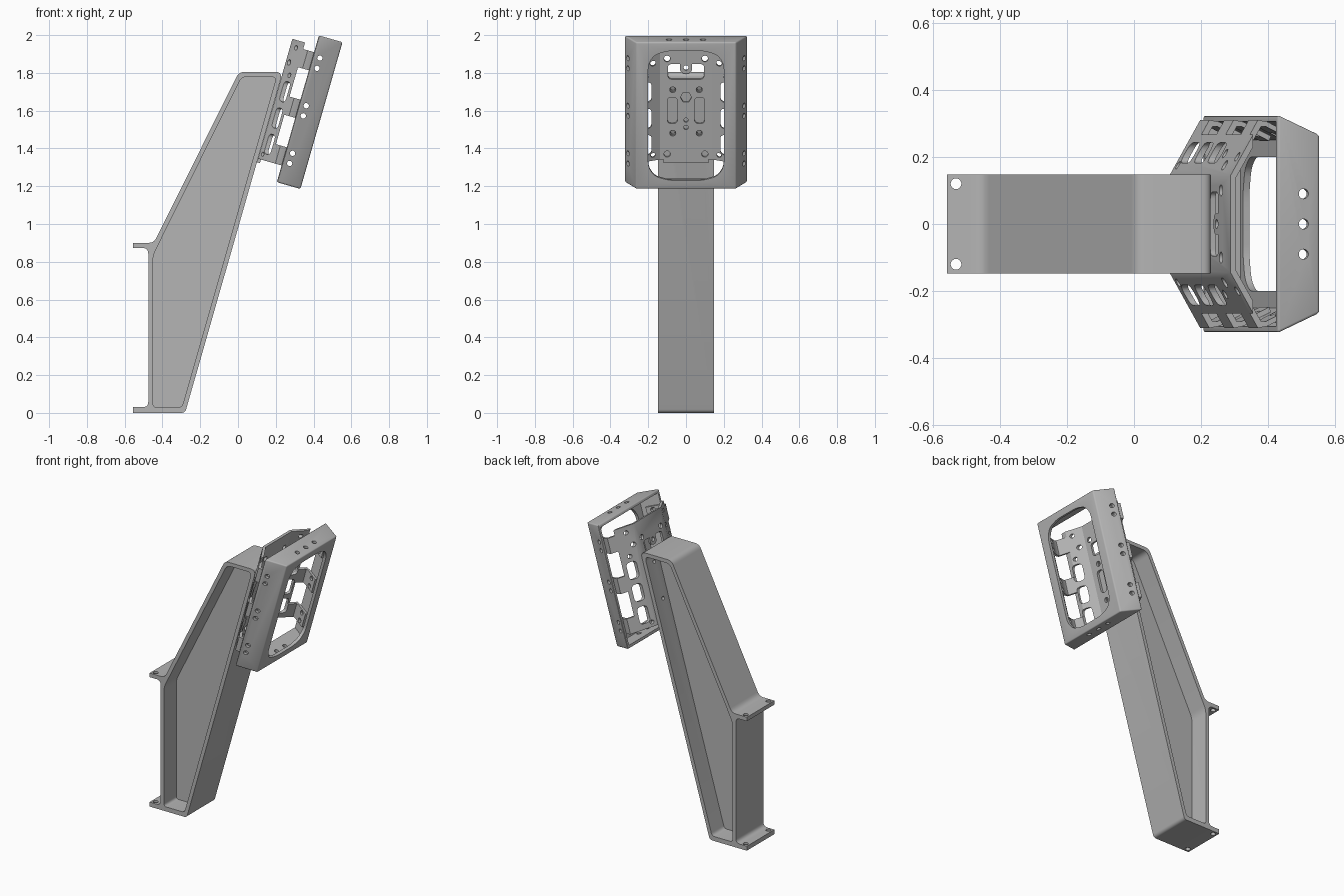
import bpy, bmesh, math
from mathutils import Matrix, Vector

if "Cube" in bpy.data.objects:
    bpy.data.objects.remove(bpy.data.objects["Cube"])

grey = bpy.data.materials.new("grey metal")
grey.use_nodes = True
colour = (0.46, 0.46, 0.46, 1)
grey.diffuse_color = colour
grey.node_tree.nodes["Principled BSDF"].inputs["Base Color"].default_value = colour

# The display leans back: local x points out of it, local z runs up it
LEAN = Matrix.Translation((-0.28, 0, 0)) @ Matrix.Rotation(math.radians(16), 4, "Y")
MID = 1.712                      # middle of the display along the lean
TABS = [MID - 0.262, MID, MID + 0.262]


def rounded(corners):
    """Outline from (a, b, fillet) corners."""
    out = []
    for i, (a, b, r) in enumerate(corners):
        p = Vector((a, b))
        if r == 0:
            out.append(p)
            continue
        start = p + (Vector(corners[i - 1][:2]) - p).normalized() * r
        end = p + (Vector(corners[(i + 1) % len(corners)][:2]) - p).normalized() * r
        for k in range(6):
            t = k / 5
            out.append(start * (1 - t) ** 2 + p * 2 * t * (1 - t) + end * t * t)
    return out


def rect(a, b, w, h, r=0):
    w, h = w / 2, h / 2
    return rounded([(a - w, b - h, r), (a + w, b - h, r), (a + w, b + h, r), (a - w, b + h, r)])


def circle(a, b, r, n=20):
    return [(a + r * math.cos(math.tau * k / n), b + r * math.sin(math.tau * k / n)) for k in range(n)]


def prism(name, outline, lo, hi, axis, lean=False, bevel=0):
    """Extrude an outline along one axis from lo to hi."""
    place = {"x": lambda a, b, d: (d, a, b),
             "y": lambda a, b, d: (a, d, b),
             "z": lambda a, b, d: (a, b, d)}[axis]
    bm = bmesh.new()
    low = [bm.verts.new(place(a, b, lo)) for a, b in outline]
    high = [bm.verts.new(place(a, b, hi)) for a, b in outline]
    bm.faces.new(low)
    bm.faces.new(high)
    for i in range(len(low)):
        bm.faces.new((low[i - 1], low[i], high[i], high[i - 1]))
    if bevel:
        bmesh.ops.bevel(bm, geom=bm.edges[:], offset=bevel, segments=3, profile=0.5, affect="EDGES")
    bmesh.ops.recalc_face_normals(bm, faces=bm.faces)
    if lean:
        bm.transform(LEAN)
    mesh = bpy.data.meshes.new(name)
    bm.to_mesh(mesh)
    bm.free()
    mesh.materials.append(grey)
    obj = bpy.data.objects.new(name, mesh)
    bpy.context.collection.objects.link(obj)
    return obj


def cut(obj, outline, lo, hi, axis, lean=False):
    """Subtract a prism from a part."""
    tool = prism("cutter", outline, lo, hi, axis, lean)
    tool.hide_render = True
    mod = obj.modifiers.new("cut", "BOOLEAN")
    mod.operation, mod.solver, mod.object = "DIFFERENCE", "EXACT", tool
    bpy.context.view_layer.objects.active = obj
    bpy.ops.object.modifier_apply(modifier=mod.name)
    bpy.data.objects.remove(tool)


# Arm: I-section with flanges all round and two feet at the back
arm = prism("arm", rounded([
    (-0.557, 0, 0), (-0.28, 0, 0.02), (0.237, 1.805, 0.04), (0.005, 1.805, 0.03),
    (-0.445, 0.9, 0.03), (-0.557, 0.9, 0), (-0.557, 0.873, 0),
    (-0.475, 0.873, 0.03), (-0.475, 0.03, 0.03), (-0.557, 0.03, 0)]), -0.147, 0.147, "y")
pocket = rounded([(-0.45, 0.03, 0.02), (-0.297, 0.03, 0.02), (0.204, 1.78, 0.03),
                  (0.02, 1.78, 0.03), (-0.45, 0.834, 0.03)])
for side in (-1, 1):
    cut(arm, pocket, *sorted((side * 0.015, side * 0.2)), "y")
    cut(arm, circle(-0.53, side * 0.12, 0.016), -0.1, 1, "z")
    for u in (1.784, 1.545):
        cut(arm, circle(side * 0.07, u, 0.012), -0.05, 0.02, "x", True)

# Bracket: folded sheet with slanted wings and three tabs per side
back = [(0, 0.145), (0.095, 0.31), (0.125, 0.304), (0.21, 0.262)]
front = [(0.016, 0.137), (0.105, 0.291), (0.12, 0.29), (0.205, 0.247)]
section = ([(n, -y) for n, y in reversed(back)] + back
           + list(reversed(front)) + [(n, -y) for n, y in front])
bracket = prism("bracket", section, 1.38, 2.06, "z", True)

# Gaps between the tabs
edges = [1.3] + [t + s * 0.05 for t in TABS for s in (-1, 1)] + [2.2]
for lo, hi in zip(edges[::2], edges[1::2]):
    cut(bracket, rect(0.2, 0, 0.26, 0.9), lo, hi, "z", True)

# Slots and holes in the plate and wings
cut(bracket, rect(0, 1.884, 0.19, 0.084, 0.02), -0.05, 0.1, "x", True)
cut(bracket, circle(0, 1.742, 0.03, 6), -0.05, 0.1, "x", True)
for u in (1.617, 1.576):
    cut(bracket, circle(0, u, 0.012), -0.05, 0.1, "x", True)
for side in (-1, 1):
    cut(bracket, rect(side * 0.22, 1.35, 0.2, 0.1), -0.05, 0.3, "x", True)
    cut(bracket, rect(side * 0.072, 1.67, 0.054, 0.145, 0.024), -0.05, 0.1, "x", True)
    for u in (1.49, 1.635, 1.78):
        cut(bracket, rect(side * 0.212, u, 0.06, 0.11, 0.025), -0.05, 0.2, "x", True)
    for y, u, r in [(0.1, 1.955, 0.017), (0.175, 1.935, 0.015), (0.1, 1.43, 0.017),
                    (0.175, 1.43, 0.012), (0.07, 1.784, 0.016), (0.07, 1.545, 0.016),
                    (0.21, 1.87, 0.013), (0.2, 2.02, 0.013)]:
        cut(bracket, circle(side * y, u, r), -0.05, 0.2, "x", True)

# Eyelet hanging into the top slot
eyelet = prism("bracket_eyelet", rect(0, 1.912, 0.064, 0.08, 0.03), 0.001, 0.015, "x", True)
cut(eyelet, circle(0, 1.905, 0.014), -0.05, 0.1, "x", True)

# Display frame: hollow shell with slanted sides, open at the back
frame = prism("display_frame", [(0.13, -0.325), (0.26, -0.265), (0.26, 0.265), (0.13, 0.325)],
              MID - 0.404, MID + 0.404, "z", True, 0.008)
cut(frame, [(0.1, -0.321), (0.24, -0.25), (0.24, 0.25), (0.1, 0.321)],
    MID - 0.384, MID + 0.384, "z", True)
quarter = [(0.2, 0.285, 0.03), (0.165, 0.335, 0.025), (0.09, 0.357, 0.03)]
opening = [(y, MID + h, r) for y, h, r in quarter]
opening += [(-y, MID + h, r) for y, h, r in reversed(quarter)]
opening += [(-y, MID - h, r) for y, h, r in quarter]
opening += [(y, MID - h, r) for y, h, r in reversed(quarter)]
cut(frame, rounded(opening), 0.2, 0.3, "x", True)
for y in (-0.09, 0, 0.09):
    cut(frame, circle(0.21, y, 0.015), 1.2, 2.3, "z", True)

# Screw holes shared by the frame sides and the tabs
for tab in TABS:
    for offset in (-0.028, 0.028):
        for part in (frame, bracket):
            cut(part, circle(0.168, tab + offset, 0.014), -0.5, 0.5, "y", True)

# Smooth fillets and holes, keep sharp edges
bpy.ops.object.select_all(action="DESELECT")
for part in (arm, bracket, eyelet, frame):
    part.select_set(True)
bpy.context.view_layer.objects.active = arm
bpy.ops.object.shade_smooth_by_angle(angle=math.radians(30))
